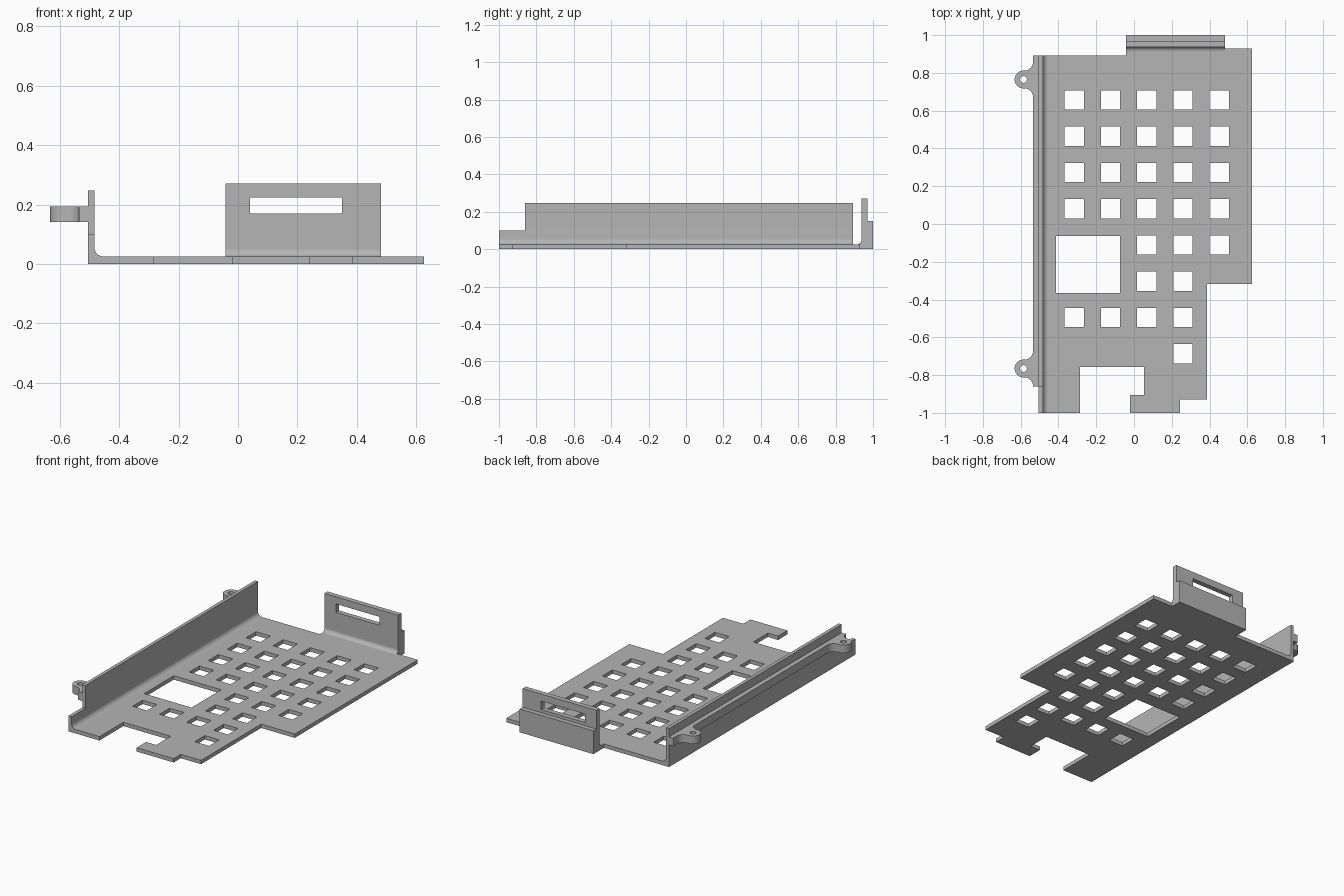
import bpy, bmesh
from math import sin, cos, pi, radians
from mathutils import Vector

cube = bpy.data.objects.get("Cube")
if cube:
    bpy.data.objects.remove(cube, do_unlink=True)

grey = bpy.data.materials.new("plain_grey")
grey.use_nodes = True
grey.diffuse_color = (0.46, 0.46, 0.46, 1)
grey.node_tree.nodes["Principled BSDF"].inputs["Base Color"].default_value = (0.46, 0.46, 0.46, 1)


def rect(x0, x1, y0, y1):
    return [(x0, y0), (x1, y0), (x1, y1), (x0, y1)]


def arc(cx, cy, r, a0, a1, n=10):
    angles = [radians(a0 + (a1 - a0) * i / n) for i in range(n + 1)]
    return [(cx + r * cos(a), cy + r * sin(a)) for a in angles]


def extrude(name, loops, start, end, axes="xyz"):
    """Extrude an outline with holes; axes names the two outline axes, then the depth axis."""
    curve = bpy.data.curves.new(name, "CURVE")
    curve.dimensions = "2D"
    curve.fill_mode = "BOTH"
    curve.extrude = (end - start) / 2
    for loop in loops:
        spline = curve.splines.new("POLY")
        spline.points.add(len(loop) - 1)
        for point, (u, v) in zip(spline.points, loop):
            point.co = (u, v, 0, 1)
        spline.use_cyclic_u = True
    helper = bpy.data.objects.new(name + "_outline", curve)
    bpy.context.collection.objects.link(helper)
    graph = bpy.context.evaluated_depsgraph_get()
    mesh = bpy.data.meshes.new_from_object(helper.evaluated_get(graph))
    bpy.data.objects.remove(helper, do_unlink=True)
    bm = bmesh.new()
    bm.from_mesh(mesh)
    for vert in bm.verts:
        local = (vert.co.x, vert.co.y, vert.co.z + (start + end) / 2)
        vert.co = Vector([local[axes.index(a)] for a in "xyz"])
    bmesh.ops.remove_doubles(bm, verts=bm.verts, dist=0.0001)
    bmesh.ops.recalc_face_normals(bm, faces=bm.faces)
    bm.to_mesh(mesh)
    bm.free()
    mesh.name = name
    mesh.materials.clear()
    mesh.materials.append(grey)
    obj = bpy.data.objects.new(name, mesh)
    bpy.context.collection.objects.link(obj)
    bpy.ops.object.select_all(action="DESELECT")
    obj.select_set(True)
    bpy.context.view_layer.objects.active = obj
    bpy.ops.object.shade_smooth_by_angle(angle=radians(30))
    return obj


T = 0.025                      # plate thickness
OUT, IN = -0.505, -0.483       # side wall faces
BACK = 0.893
TAB_L, TAB_R = -0.042, 0.482
TAB_Y = 0.938

# Base plate with its stepped outline and window grid
outline = [(OUT, -1), (-0.285, -1), (-0.285, -0.757), (0.052, -0.757), (0.052, -0.905),
           (-0.02, -0.905), (-0.02, -1), (0.243, -1), (0.243, -0.928), (0.387, -0.928),
           (0.387, -0.318), (0.626, -0.318), (0.626, 0.93), (TAB_R, 0.93), (TAB_R, TAB_Y),
           (TAB_L, TAB_Y), (TAB_L, BACK), (OUT, BACK)]
rows = ["01234", "01234", "01234", "01234", "234", "23", "0123", "3"]
PITCH, HALF = 0.192, 0.051
holes = [rect(-0.412, -0.075, -0.364, -0.064)]
for r, columns in enumerate(rows):
    for c in columns:
        x, y = -0.316 + PITCH * int(c), 0.657 - PITCH * r
        holes.append(rect(x - HALF, x + HALF, y - HALF, y + HALF))
extrude("base_plate", [outline] + holes, 0, T)


# Side wall with a rounded inner foot, lower at the front
def wall_profile(top):
    return [(OUT, T), (IN + 0.03, T)] + arc(IN + 0.03, T + 0.03, 0.03, 270, 180) + [(IN, top), (OUT, top)]


extrude("side_wall", [wall_profile(0.247)], -0.86, BACK, "xzy")
extrude("side_wall_front", [wall_profile(0.1)], -1, -0.86, "xzy")

# Outer rail with two screw ears
RAIL, EAR_X, EAR_Y, EAR_R, BLEND = -0.535, -0.585, 0.765, 0.047, 0.045
rail = [(OUT, -0.86), (OUT, BACK), (RAIL, BACK)]
for y in (EAR_Y, -EAR_Y):
    offset = EAR_R + BLEND
    rail += arc(RAIL - BLEND, y + offset, BLEND, 0, -90)
    rail += arc(EAR_X, y, EAR_R, 90, 270, 20)
    rail += arc(RAIL - BLEND, y - offset, BLEND, 90, 0)
rail.append((RAIL, -0.86))
screw_holes = [arc(EAR_X, y, 0.018, 0, 345, 23) for y in (EAR_Y, -EAR_Y)]
extrude("ear_rail", [rail] + screw_holes, 0.142, 0.194)

# Back tab: slotted panel, rounded inner foot and thicker lower step
extrude("back_tab", [rect(TAB_L, TAB_R, 0, 0.27), rect(0.04, 0.35, 0.17, 0.224)], TAB_Y, 0.97, "xzy")
foot = [(TAB_Y, T)] + arc(TAB_Y - 0.025, T + 0.025, 0.025, 0, -90)
extrude("back_tab_foot", [foot], TAB_L, TAB_R, "yzx")
extrude("back_tab_step", [rect(0.97, 1, 0, 0.15)], TAB_L, TAB_R, "yzx")
